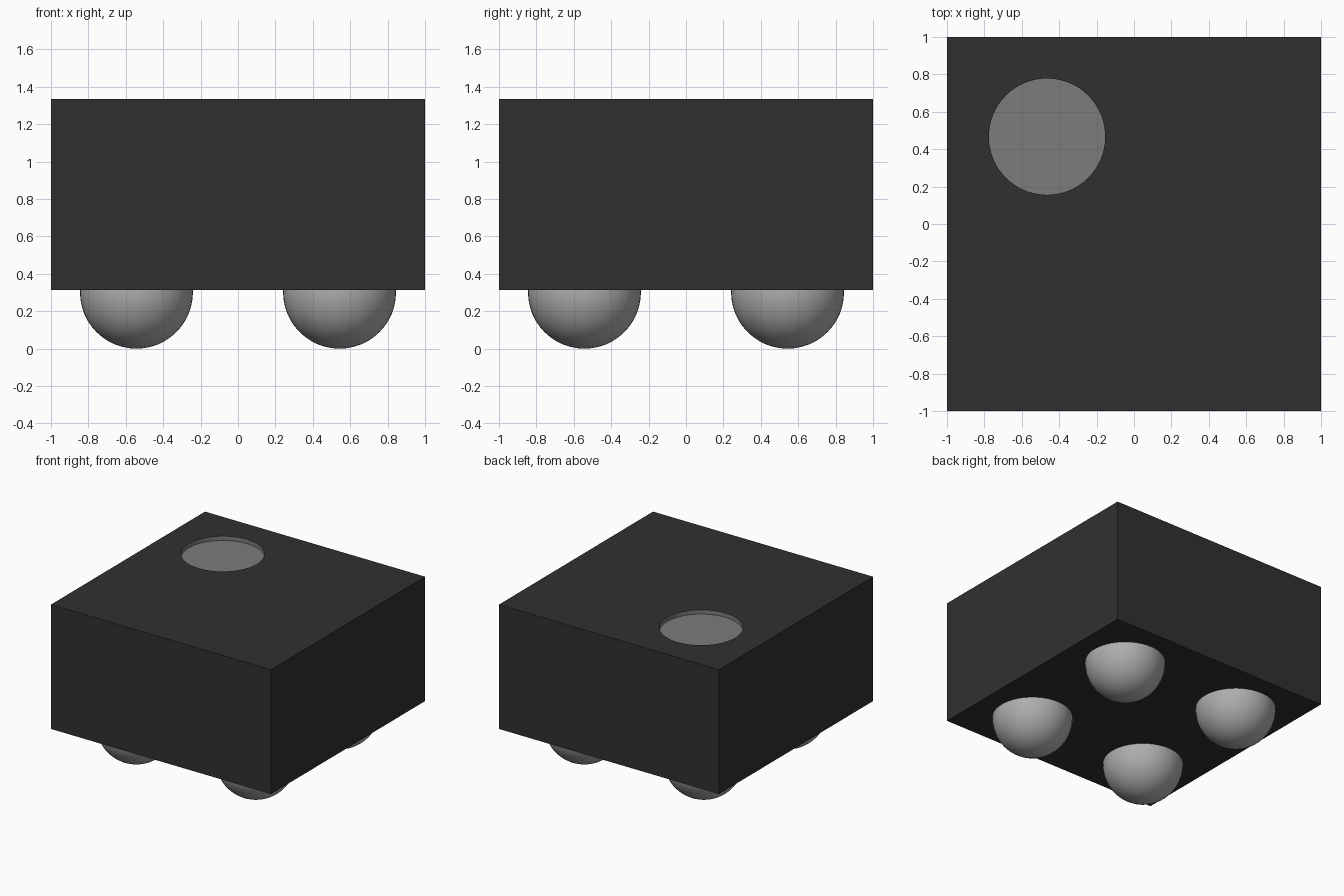
import bpy, math
from mathutils import Vector

cube = bpy.data.objects.get("Cube")
if cube:
    bpy.data.objects.remove(cube, do_unlink=True)

BOTTOM, TOP = 0.313, 1.335
MARK = Vector((-0.465, 0.467))
MARK_R, MARK_DEPTH = 0.311, 0.035
BALL_R, BALL_POS = 0.302, 0.543


def material(name, value):
    mat = bpy.data.materials.new(name)
    mat.use_nodes = True
    colour = (value, value, value, 1)
    mat.diffuse_color = colour
    mat.node_tree.nodes["Principled BSDF"].inputs["Base Color"].default_value = colour
    return mat


black = material("matte black", 0.03)
grey = material("marker grey", 0.2)
silver = material("solder silver", 0.42)

# Square package body
bpy.ops.mesh.primitive_cube_add(size=1, location=(0, 0, (BOTTOM + TOP) / 2))
body = bpy.context.object
body.name = "package_body"
body.scale = (2, 2, TOP - BOTTOM)
bpy.ops.object.transform_apply(location=True, rotation=False, scale=True)
body.data.materials.append(black)
body.data.materials.append(grey)

# Shallow round marker recess in the top
bpy.ops.mesh.primitive_cylinder_add(vertices=64, radius=MARK_R, depth=2 * MARK_DEPTH,
                                    location=(MARK.x, MARK.y, TOP))
cutter = bpy.context.object
cutter.name = "marker_cutter"
cutter.hide_render = True
cut = body.modifiers.new("marker recess", 'BOOLEAN')
cut.operation = 'DIFFERENCE'
cut.solver = 'EXACT'
cut.object = cutter
bpy.context.view_layer.objects.active = body
bpy.ops.object.modifier_apply(modifier=cut.name)
bpy.data.objects.remove(cutter, do_unlink=True)

# Recess floor and wall are grey, the rest is black
for face in body.data.polygons:
    c = face.center
    in_recess = (c.xy - MARK).length < MARK_R + 0.01 and TOP - 0.1 < c.z < TOP - 0.005
    face.material_index = 1 if in_recess else 0
    face.use_smooth = False

# Four solder balls underneath
for row, y in (("front", -BALL_POS), ("back", BALL_POS)):
    for side, x in (("right", -BALL_POS), ("left", BALL_POS)):
        bpy.ops.mesh.primitive_uv_sphere_add(segments=48, ring_count=24, radius=BALL_R,
                                             location=(x, y, BALL_R))
        ball = bpy.context.object
        ball.name = f"solder_ball_{row}_{side}"
        ball.data.materials.append(silver)
        bpy.ops.object.shade_smooth()
